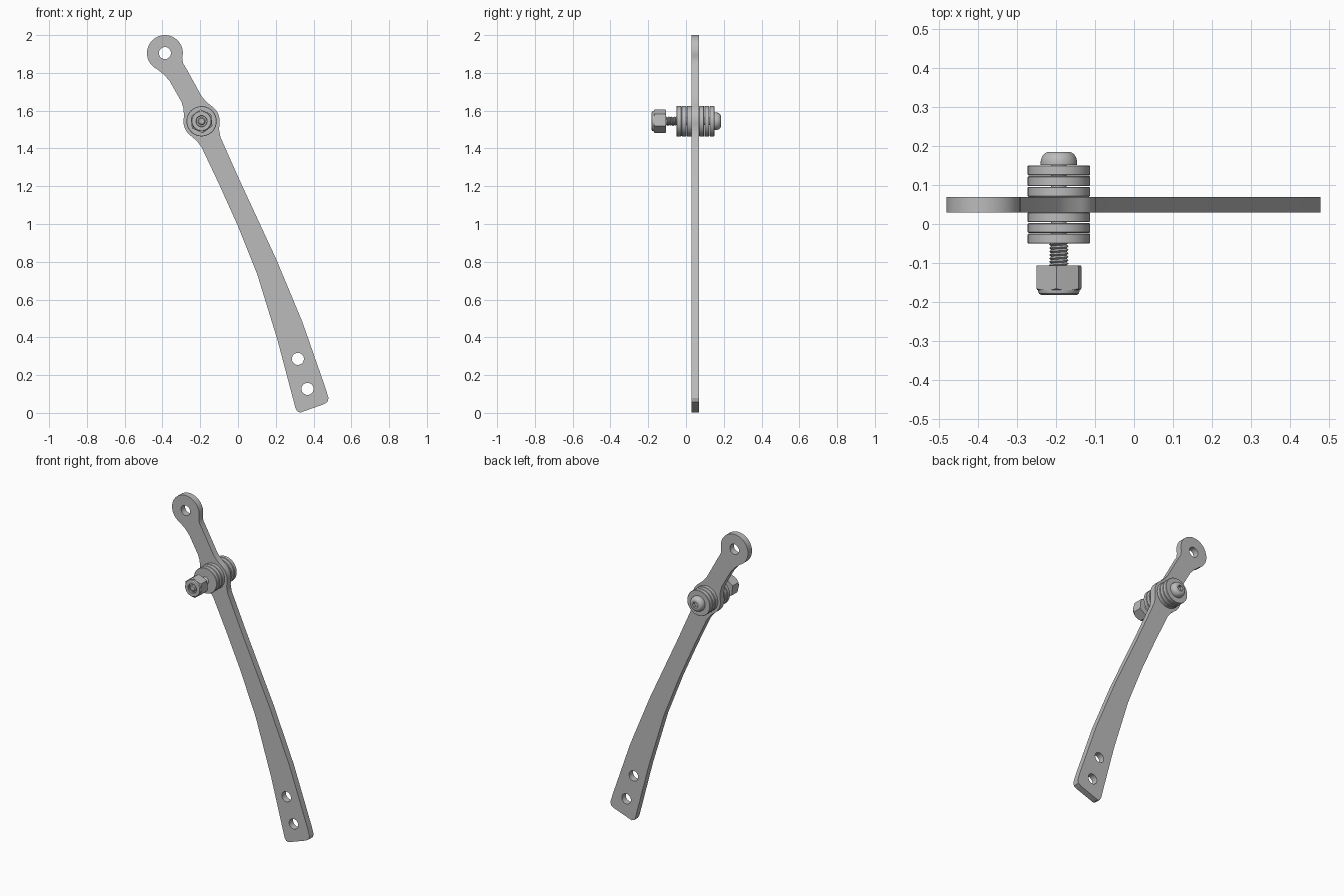
import bpy, bmesh
from math import sin, cos, pi, radians

if "Cube" in bpy.data.objects:
    bpy.data.objects.remove(bpy.data.objects["Cube"])

grey = bpy.data.materials.new("plain grey metal")
grey.use_nodes = True
COLOUR = (0.5, 0.5, 0.5, 1)
grey.diffuse_color = COLOUR
grey.node_tree.nodes["Principled BSDF"].inputs["Base Color"].default_value = COLOUR

HUB = (-0.193, 1.544)      # x, z of the bolt axis
EYE = (-0.387, 1.905)
MID = 0.05                 # y of the plate's middle


def finish(obj, angle=30):
    bpy.ops.object.select_all(action="DESELECT")
    obj.select_set(True)
    bpy.context.view_layer.objects.active = obj
    bpy.ops.object.convert(target="MESH")
    bpy.ops.object.shade_smooth_by_angle(angle=radians(angle))
    return obj


def mesh_object(name, bm):
    bmesh.ops.remove_doubles(bm, verts=bm.verts, dist=1e-5)
    bmesh.ops.recalc_face_normals(bm, faces=bm.faces)
    mesh = bpy.data.meshes.new(name)
    bm.to_mesh(mesh)
    bm.free()
    mesh.materials.append(grey)
    obj = bpy.data.objects.new(name, mesh)
    bpy.context.collection.objects.link(obj)
    return obj


def lathe(name, profile, sides=40, turn=0):
    """Turn a profile of (radius, y) about the bolt axis."""
    bm = bmesh.new()
    rings = []
    for r, y in profile:
        rings.append([bm.verts.new((HUB[0] + r * cos(turn + 2 * pi * i / sides), y,
                                    HUB[1] + r * sin(turn + 2 * pi * i / sides)))
                      for i in range(sides)])
    for a, b in zip(rings, rings[1:]):
        for i in range(sides):
            j = (i + 1) % sides
            bm.faces.new((a[i], a[j], b[j], b[i]))
    return mesh_object(name, bm)


def boolean(obj, cutter, operation):
    mod = obj.modifiers.new("cut", "BOOLEAN")
    mod.object, mod.operation, mod.solver = cutter, operation, "EXACT"
    finish(obj)
    bpy.data.objects.remove(cutter)


def arc(centre, r, start, end, steps):
    return [(centre[0] + r * cos(radians(start + (end - start) * i / steps)),
             centre[1] + r * sin(radians(start + (end - start) * i / steps)))
            for i in range(steps + 1)]


# Lever plate: outline with three open holes (the hub hole is filled by the bolt)
outline = arc(EYE, 0.095, -15, 245, 32)
outline += [(-0.389, 1.788), (-0.362, 1.757), (-0.299, 1.646), (-0.289, 1.614)]
outline += arc(HUB, 0.096, 165, 235, 8)
outline += [(-0.22, 1.442), (-0.193, 1.407), (-0.098, 1.206), (-0.003, 0.995),
            (0.103, 0.73), (0.209, 0.386), (0.272, 0.148), (0.304, 0.026),
            (0.315, 0.007), (0.331, 0.002), (0.452, 0.045), (0.474, 0.058),
            (0.479, 0.079), (0.463, 0.132), (0.341, 0.481), (0.204, 0.81),
            (0.008, 1.233), (-0.093, 1.46), (-0.1, 1.5)]
outline += arc(HUB, 0.096, -10, 55, 8)
outline += [(-0.167, 1.646), (-0.193, 1.677), (-0.272, 1.82), (-0.291, 1.852)]
loops = [outline]
for centre in (EYE, (0.317, 0.286), (0.368, 0.127)):
    loops.append(arc(centre, 0.032, 0, 360, 24)[:-1])

curve = bpy.data.curves.new("lever_plate", "CURVE")
curve.dimensions, curve.fill_mode, curve.extrude = "2D", "BOTH", 0.02
curve.materials.append(grey)
for loop in loops:
    spline = curve.splines.new("POLY")
    spline.points.add(len(loop) - 1)
    for point, (x, z) in zip(spline.points, loop):
        point.co = (x, z, 0, 1)
    spline.use_cyclic_u = True
plate = bpy.data.objects.new("lever_plate", curve)
bpy.context.collection.objects.link(plate)
plate.location.y = MID
plate.rotation_euler.x = pi / 2
finish(plate)

# Three washers on each face of the plate
for side, label in ((-1, "front"), (1, "back")):
    for n in range(3):
        y0 = MID + side * (0.02 + 0.0275 * n)
        y1 = y0 + side * 0.0255
        b = side * 0.002
        finish(lathe(f"{label}_washer_{n + 1}",
                     [(0, y0), (0.078, y0), (0.08, y0 + b), (0.08, y1 - b),
                      (0.078, y1), (0, y1)], 48))

# Domed bolt head with hexagonal socket
dome = [(0.047, 0.151), (0.047, 0.156)]
dome += [(0.026 + 0.021 * cos(a * pi / 16), 0.156 + 0.029 * sin(a * pi / 16))
         for a in range(1, 9)]
head = lathe("bolt_head", [(0, 0.151)] + dome + [(0, 0.185)])
boolean(head, lathe("socket_cutter", [(0, 0.165), (0.02, 0.165), (0.02, 0.2), (0, 0.2)], 6),
        "DIFFERENCE")

# Bolt shank
finish(lathe("bolt_shank", [(0, 0.151), (0.02, 0.151), (0.02, -0.173),
                            (0.015, -0.178), (0, -0.178)], 24))

# Helical thread between washers and nut
STEPS, PITCH, TURNS = 20, 0.0088, 9
bm = bmesh.new()
crest, root = [], []
for k in range(STEPS * TURNS + 1):
    a = 2 * pi * k / STEPS
    y = -0.04 - PITCH * k / STEPS
    for row, r, shift in ((crest, 0.025, 0), (root, 0.02, PITCH / 2)):
        row.append(bm.verts.new((HUB[0] + r * cos(a), y - shift, HUB[1] + r * sin(a))))
for k in range(STEPS * TURNS):
    bm.faces.new((crest[k], crest[k + 1], root[k + 1], root[k]))
    if k + STEPS < STEPS * TURNS:
        bm.faces.new((root[k], root[k + 1], crest[k + STEPS + 1], crest[k + STEPS]))
finish(mesh_object("bolt_thread", bm))

# Lock nut: chamfered hexagon and rounded collar
nut = lathe("nut", [(0, -0.107), (0.063, -0.107), (0.063, -0.17), (0, -0.17)], 6, radians(36))
boolean(nut, lathe("nut_chamfer", [(0, -0.1), (0.053, -0.1), (0.066, -0.112), (0.066, -0.164),
                                   (0.054, -0.171), (0, -0.171)], 48), "INTERSECT")
finish(lathe("nut_collar", [(0, -0.165), (0.053, -0.165), (0.053, -0.173), (0.051, -0.179),
                            (0.046, -0.182), (0.03, -0.182), (0.028, -0.18), (0.028, -0.17),
                            (0, -0.17)]))
